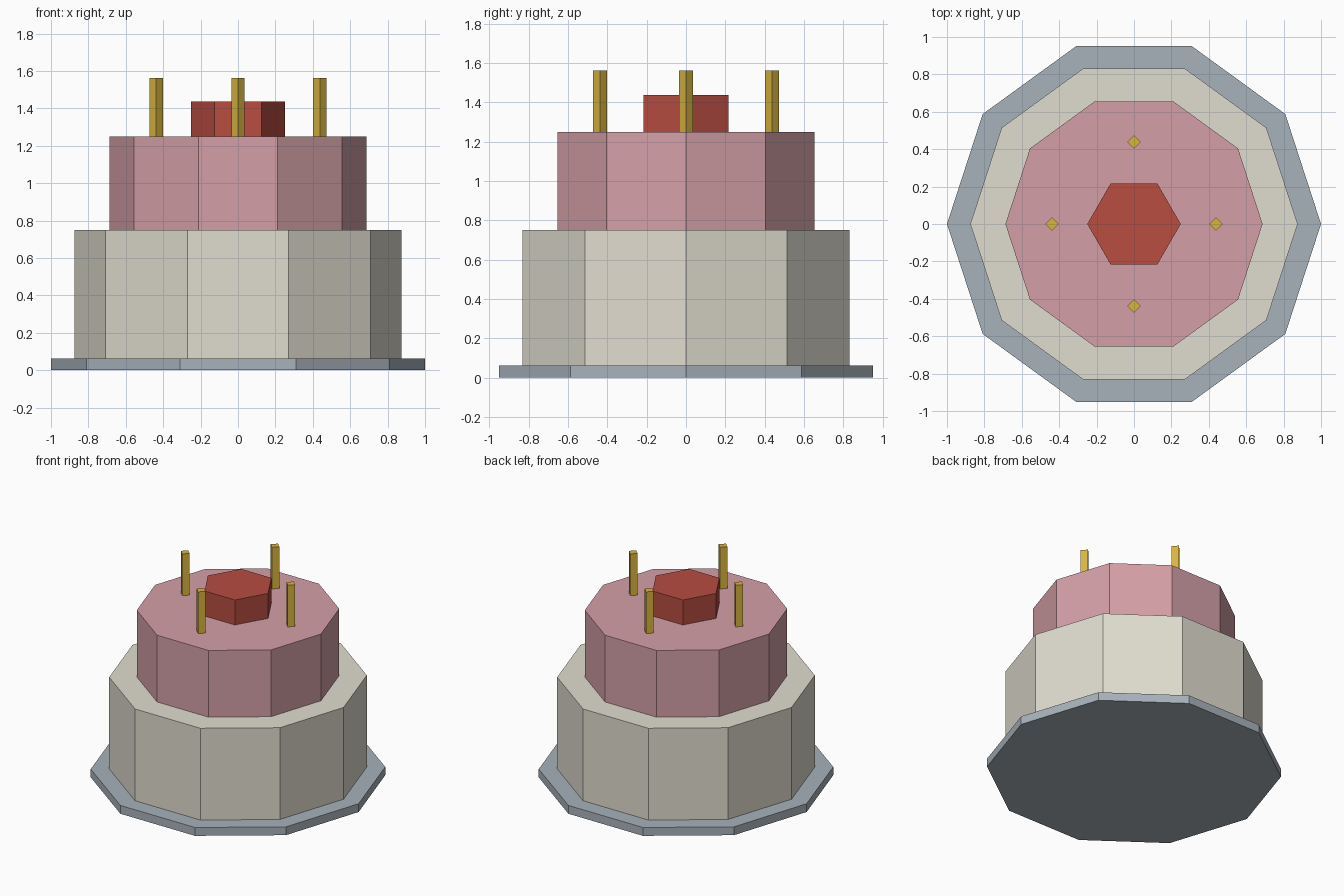
import bpy
import math

if "Cube" in bpy.data.objects:
    bpy.data.objects.remove(bpy.data.objects["Cube"])


def srgb(r, g, b):
    def lin(c):
        c /= 255
        return c / 12.92 if c <= 0.04045 else ((c + 0.055) / 1.055) ** 2.4
    return (lin(r), lin(g), lin(b), 1.0)


def material(name, rgb):
    m = bpy.data.materials.new(name)
    m.diffuse_color = srgb(*rgb)
    m.use_nodes = True
    m.node_tree.nodes["Principled BSDF"].inputs["Base Color"].default_value = m.diffuse_color
    return m


def prism(name, sides, radius, z0, z1, mat, x=0.0, y=0.0):
    """Upright flat-sided prism with a corner pointing along +x."""
    ring = [(radius * math.cos(2 * math.pi * i / sides),
             radius * math.sin(2 * math.pi * i / sides)) for i in range(sides)]
    verts = [(px, py, z) for z in (z0, z1) for px, py in ring]
    faces = [tuple(reversed(range(sides))), tuple(range(sides, 2 * sides))]
    for i in range(sides):
        j = (i + 1) % sides
        faces.append((i, j, j + sides, i + sides))
    mesh = bpy.data.meshes.new(name)
    mesh.from_pydata(verts, [], faces)
    mesh.materials.append(mat)
    obj = bpy.data.objects.new(name, mesh)
    obj.location = (x, y, 0)
    bpy.context.collection.objects.link(obj)
    return obj


plate_grey = material("plate_grey", (168, 178, 187))
cream = material("cream", (224, 220, 207))
pink = material("pink_icing", (212, 160, 167))
red = material("berry_red", (183, 77, 65))
gold = material("candle_gold", (217, 180, 64))

# Plate and stacked cake tiers
prism("plate", 10, 1.0, 0.0, 0.0625, plate_grey)
prism("lower_tier", 10, 0.875, 0.0625, 0.75, cream)
prism("upper_tier", 10, 0.6875, 0.75, 1.25, pink)

# Hexagonal topping
prism("topping", 6, 0.25, 1.25, 1.4375, red)

# Four candles around the topping
for i in range(4):
    a = i * math.pi / 2
    prism(f"candle_{i + 1}", 4, 0.036, 1.25, 1.5625, gold,
          0.4375 * math.cos(a), 0.4375 * math.sin(a))
